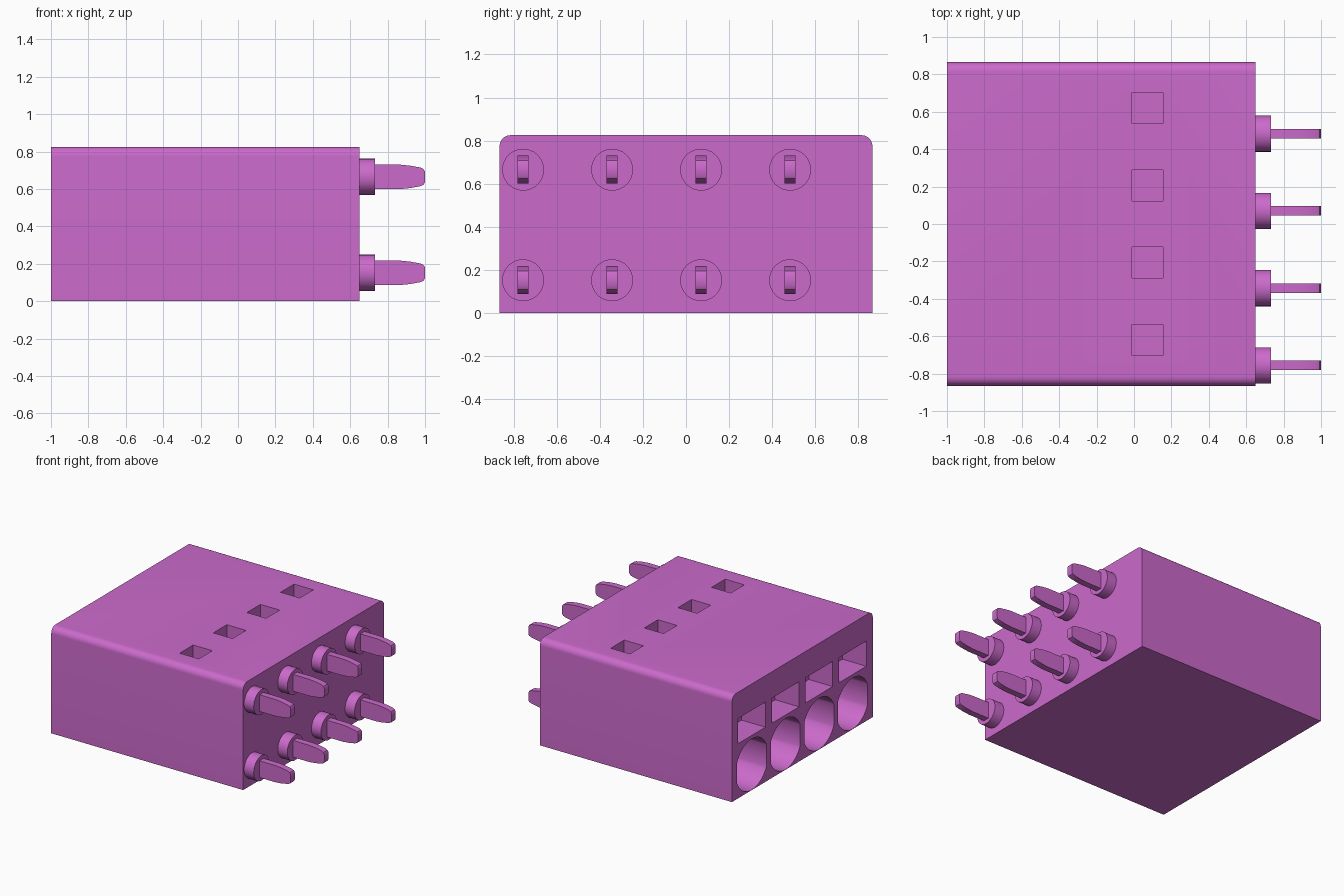
import bpy, bmesh, math
from mathutils import Vector

cube = bpy.data.objects.get("Cube")
if cube:
    bpy.data.objects.remove(cube, do_unlink=True)

mat = bpy.data.materials.new("orchid plastic")
COLOR = (0.60, 0.145, 0.60, 1)
mat.diffuse_color = COLOR
mat.use_nodes = True
mat.node_tree.nodes["Principled BSDF"].inputs["Base Color"].default_value = COLOR


def prism(name, points, start, depth, place):
    """Extrude a flat outline; place(u, v, w) turns it into model space."""
    bm = bmesh.new()
    face = bm.faces.new([bm.verts.new(place(u, v, start)) for u, v in points])
    ext = bmesh.ops.extrude_face_region(bm, geom=[face])
    offset = Vector(place(0, 0, depth)) - Vector(place(0, 0, 0))
    bmesh.ops.translate(bm, vec=offset,
                        verts=[g for g in ext["geom"] if isinstance(g, bmesh.types.BMVert)])
    bmesh.ops.recalc_face_normals(bm, faces=bm.faces)
    mesh = bpy.data.meshes.new(name)
    bm.to_mesh(mesh)
    bm.free()
    ob = bpy.data.objects.new(name, mesh)
    bpy.context.collection.objects.link(ob)
    mesh.materials.append(mat)
    return ob


def along_x(u, v, w):
    return (w, u, v)


def along_y(u, v, w):
    return (u, w, v)


def along_z(u, v, w):
    return (u, v, w)


def arc(cu, cv, r, a0, a1, n):
    return [(cu + r * math.cos(math.radians(a0 + (a1 - a0) * i / n)),
             cv + r * math.sin(math.radians(a0 + (a1 - a0) * i / n))) for i in range(n + 1)]


def rect(u0, u1, v0, v1):
    return [(u0, v0), (u1, v0), (u1, v1), (u0, v1)]


def smooth(ob):
    bpy.ops.object.select_all(action='DESELECT')
    ob.select_set(True)
    bpy.context.view_layer.objects.active = ob
    bpy.ops.object.shade_smooth_by_angle(angle=math.radians(32))


W, H, R = 0.865, 0.825, 0.05
PITCH = 0.413

# Housing: block with rounded upper long edges
outline = [(-W, 0), (W, 0)] + arc(W - R, H - R, R, 0, 90, 8) + arc(R - W, H - R, R, 90, 180, 8)
housing = prism("housing", outline, -1, 1.65, along_x)

# Cutters: wire entry, release slot and test opening for each pole
cutters = []
flat = math.degrees(math.acos(0.18 / 0.198))
for i in range(4):
    y = 0.62 - i * PITCH
    entry = arc(y, 0.2, 0.198, flat, 180 - flat, 24) + arc(y, 0.2, 0.198, 180 + flat, 360 - flat, 24)
    cutters += [
        prism("wire_entry_cutter", entry, -1.1, 0.75, along_x),
        prism("slot_cutter", rect(y - 0.167, y + 0.167, 0.425, 0.62), -1.1, 0.305, along_x),
        prism("test_opening_cutter", rect(-0.01, 0.155, y - 0.083, y + 0.083), H - 0.2, 0.3, along_z),
    ]
for cutter in cutters:
    mod = housing.modifiers.new("cut", 'BOOLEAN')
    mod.operation = 'DIFFERENCE'
    mod.solver = 'EXACT'
    mod.object = cutter
    bpy.context.view_layer.objects.active = housing
    bpy.ops.object.modifier_apply(modifier=mod.name)
for cutter in cutters:
    bpy.data.objects.remove(cutter, do_unlink=True)
smooth(housing)

# Contact pins: round collar with a flat tapered blade
half = [(0.70, 0.065), (0.87, 0.065), (0.92, 0.060), (0.975, 0.050), (0.992, 0.042), (1.0, 0.028)]
for row, z in (("lower", 0.152), ("upper", 0.665)):
    blade = [(x, z - h) for x, h in half] + [(x, z + h) for x, h in reversed(half)]
    for i in range(4):
        y = 0.483 - i * PITCH
        collar = prism(f"{row}_collar_{i + 1}", arc(y, z, 0.097, 0, 350, 35), 0.64, 0.092, along_x)
        pin = prism(f"{row}_blade_{i + 1}", blade, y - 0.025, 0.05, along_y)
        smooth(collar)
        smooth(pin)
